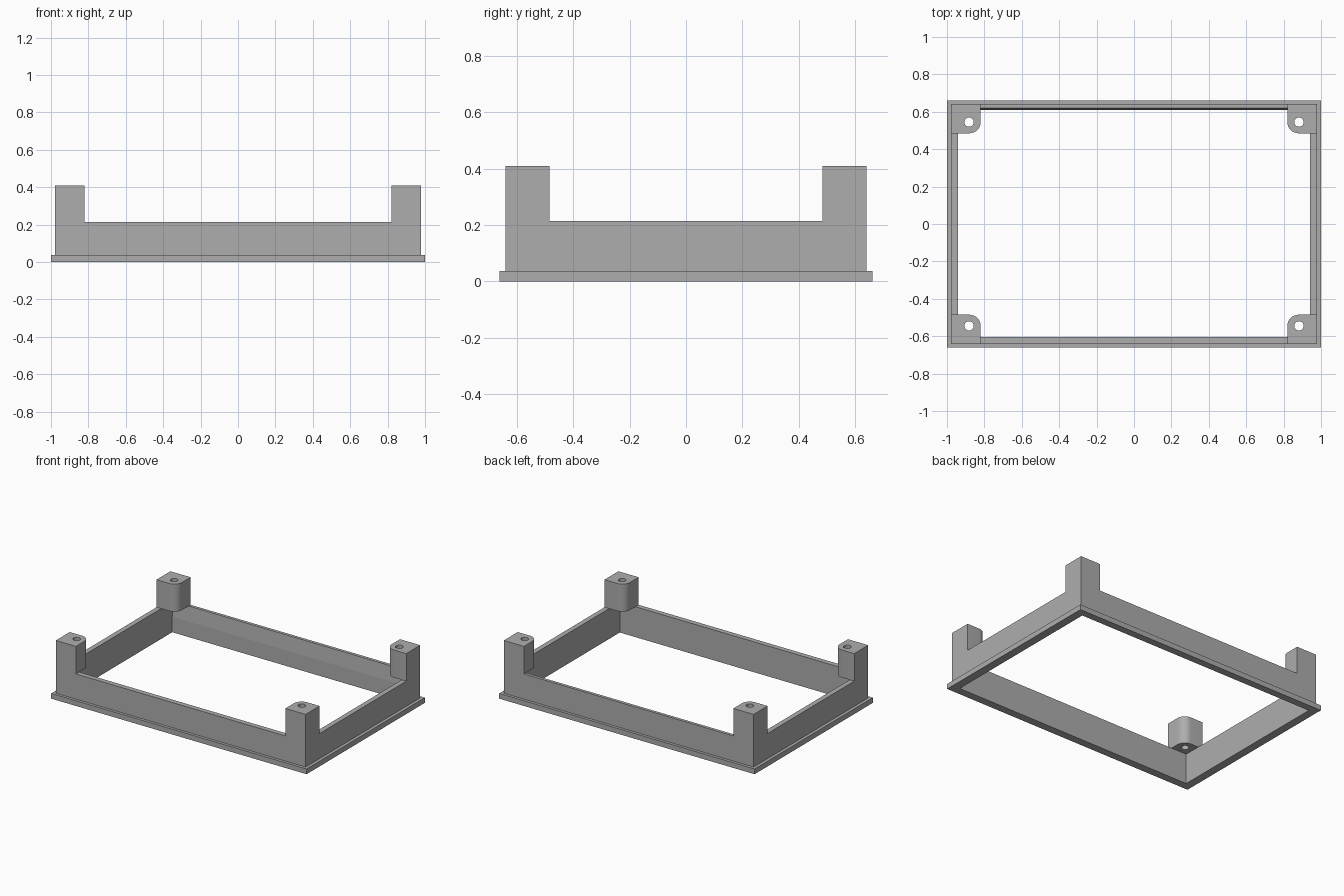
import bpy, bmesh, math

if "Cube" in bpy.data.objects:
    bpy.data.objects.remove(bpy.data.objects["Cube"])

grey = bpy.data.materials.new("grey")
grey.diffuse_color = (0.42, 0.42, 0.42, 1)
grey.use_nodes = True
grey.node_tree.nodes["Principled BSDF"].inputs["Base Color"].default_value = grey.diffuse_color

WALL_TOP, POST_TOP = 0.215, 0.41
WALL_X, WALL_Y = 0.978, 0.641


def finish(bm, name):
    bmesh.ops.recalc_face_normals(bm, faces=bm.faces)
    mesh = bpy.data.meshes.new(name)
    bm.to_mesh(mesh)
    bm.free()
    mesh.materials.append(grey)
    ob = bpy.data.objects.new(name, mesh)
    bpy.context.collection.objects.link(ob)
    return ob


# Rectangular frame: closed wall section as (half width, front depth, back depth, z)
section = [
    (1.0, 0.661, 0.661, 0.0),              # flange
    (1.0, 0.661, 0.661, 0.037),
    (WALL_X, WALL_Y, WALL_Y, 0.037),       # outer wall
    (WALL_X, WALL_Y, WALL_Y, WALL_TOP),
    (0.942, 0.605, 0.619, WALL_TOP),       # inner wall, back one thins upwards
    (0.942, 0.605, 0.61, 0.11),
    (0.942, 0.605, 0.61, 0.0),
]
bm = bmesh.new()
loops = [[bm.verts.new(p) for p in ((-x, -f, z), (x, -f, z), (x, b, z), (-x, b, z))]
         for x, f, b, z in section]
for i, lower in enumerate(loops):
    upper = loops[(i + 1) % len(loops)]
    for j in range(4):
        k = (j + 1) % 4
        bm.faces.new((lower[j], lower[k], upper[k], upper[j]))
finish(bm, "flanged_frame")


def corner_post(name, sx, sy):
    """Screw post with one rounded inner corner and a through hole."""
    x0, y0, r = 0.82, 0.485, 0.06
    outline = [(WALL_X, y0), (WALL_X, WALL_Y), (x0, WALL_Y)]
    for i in range(9):
        a = math.pi + i * math.pi / 16
        outline.append((x0 + r + r * math.cos(a), y0 + r + r * math.sin(a)))
    hole = [(0.882 + 0.025 * math.cos(i * math.pi / 10),
             0.545 + 0.025 * math.sin(i * math.pi / 10)) for i in range(20)]
    bm = bmesh.new()
    edges = []
    for ring in (outline, hole):
        vs = [bm.verts.new((sx * x, sy * y, WALL_TOP)) for x, y in ring]
        edges += [bm.edges.new((vs[i - 1], vs[i])) for i in range(len(vs))]
    bmesh.ops.triangle_fill(bm, edges=edges, use_beauty=True, normal=(0, 0, 1))
    ext = bmesh.ops.extrude_face_region(bm, geom=bm.faces[:], use_keep_orig=True)
    top = [v for v in ext["geom"] if isinstance(v, bmesh.types.BMVert)]
    bmesh.ops.translate(bm, verts=top, vec=(0, 0, POST_TOP - WALL_TOP))
    ob = finish(bm, name)
    bpy.ops.object.select_all(action='DESELECT')
    ob.select_set(True)
    bpy.context.view_layer.objects.active = ob
    bpy.ops.object.shade_smooth_by_angle(angle=math.radians(30))


for side, sx in (("left", -1), ("right", 1)):
    for end, sy in (("front", -1), ("back", 1)):
        corner_post(f"{end}_{side}_post", sx, sy)
